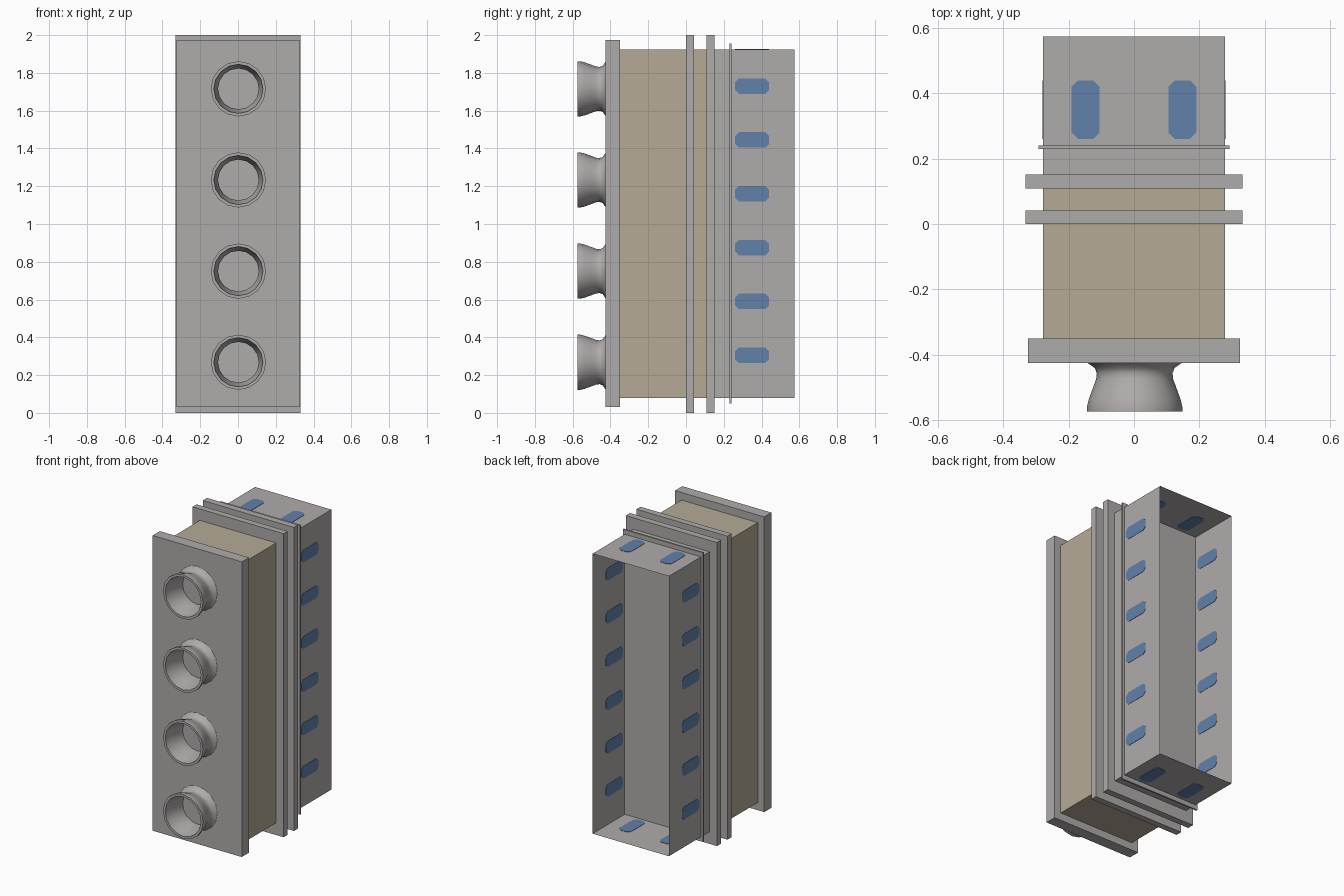
import bpy, bmesh, math

if "Cube" in bpy.data.objects:
    bpy.data.objects.remove(bpy.data.objects["Cube"])


def mat(name, rgb):
    m = bpy.data.materials.new(name)
    m.diffuse_color = (*rgb, 1)
    m.use_nodes = True
    m.node_tree.nodes["Principled BSDF"].inputs["Base Color"].default_value = m.diffuse_color
    return m


GREY = mat("warm grey metal", (0.43, 0.41, 0.405))
TAN = mat("tan casing", (0.46, 0.40, 0.30))
BLUE = mat("blue slot", (0.12, 0.22, 0.40))
MID_Z = 1.0025
HW, ZLO, ZHI = 0.278, 0.08, 1.925   # casing half width and height range


def finish(name, bm, material):
    bmesh.ops.recalc_face_normals(bm, faces=bm.faces)
    me = bpy.data.meshes.new(name)
    bm.to_mesh(me)
    bm.free()
    ob = bpy.data.objects.new(name, me)
    me.materials.append(material)
    bpy.context.collection.objects.link(ob)
    return ob


def box(name, hw, y0, y1, z0, z1, material, open_back=False):
    bm = bmesh.new()
    bmesh.ops.create_cube(bm, size=1)
    for v in bm.verts:
        v.co = (v.co.x * 2 * hw, y0 if v.co.y < 0 else y1, z0 if v.co.z < 0 else z1)
    if open_back:
        back = [f for f in bm.faces if f.calc_center_median().y > y1 - 1e-4]
        bmesh.ops.delete(bm, geom=back, context='FACES')
    return finish(name, bm, material)


# Casing, plates and flanges
box("front_plate", 0.325, -0.425, -0.35, 0.03, 1.975, GREY)
box("casing", HW, -0.35, 0.13, ZLO, ZHI, TAN)
box("front_flange", 0.332, 0.0, 0.042, 0, 2, GREY)
box("rear_flange", 0.332, 0.108, 0.152, 0, 2, GREY)
box("thin_flange", 0.292, 0.23, 0.241, 0.05, 1.955, GREY)
box("rear_sleeve", HW, 0.13, 0.575, ZLO, ZHI, GREY, open_back=True)


# Spigots on the front: closed lathe profile (radius, y)
PROFILE = [(0.145, -0.42), (0.145, -0.425), (0.122, -0.441), (0.116, -0.457),
           (0.118, -0.475), (0.129, -0.505), (0.141, -0.538), (0.146, -0.56), (0.146, -0.575),
           (0.130, -0.575), (0.126, -0.54), (0.108, -0.475), (0.108, -0.42)]
SIDES = 16


def spigot(name, cz):
    bm = bmesh.new()
    rings = []
    for r, y in PROFILE:
        rings.append([bm.verts.new((0.002 + r * math.cos(a), y, cz + r * math.sin(a)))
                      for a in (2 * math.pi * i / SIDES for i in range(SIDES))])
    for a, b in zip(rings, rings[1:] + rings[:1]):
        for i in range(SIDES):
            j = (i + 1) % SIDES
            bm.faces.new((a[i], a[j], b[j], b[i]))
    ob = finish(name, bm, GREY)
    bpy.ops.object.select_all(action='DESELECT')
    ob.select_set(True)
    bpy.context.view_layer.objects.active = ob
    bpy.ops.object.shade_smooth_by_angle(angle=math.radians(40))


for k in range(4):
    spigot(f"spigot_{k + 1}", 0.268 + 0.4825 * k)


# Blue slots: thin octagonal plates passing through the sleeve walls
def slot(name, place, cv, half):
    """place(u, v, t) maps along-depth, across-wall and thickness to x, y, z."""
    hl, c, t = 0.09, 0.02, 0.002
    outline = [(hl, half - c), (hl - c, half), (c - hl, half), (-hl, half - c),
               (-hl, c - half), (c - hl, -half), (hl - c, -half), (hl, c - half)]
    bm = bmesh.new()
    lo, hi = [[bm.verts.new(place(0.35 + u, cv + v, s)) for u, v in outline] for s in (-t, t)]
    bm.faces.new(lo)
    bm.faces.new(hi)
    for i in range(8):
        j = (i + 1) % 8
        bm.faces.new((lo[i], lo[j], hi[j], hi[i]))
    finish(name, bm, BLUE)


for side, sx in (("left", -1), ("right", 1)):
    for k in range(6):
        slot(f"{side}_slot_{k + 1}", lambda u, v, t: (sx * HW + t, u, v), 0.305 + 0.285 * k, 0.041)
    for end, z in (("bottom", ZLO), ("top", ZHI)):
        slot(f"{end}_{side}_slot", lambda u, v, t: (v, u, z + t), sx * 0.148, 0.043)
